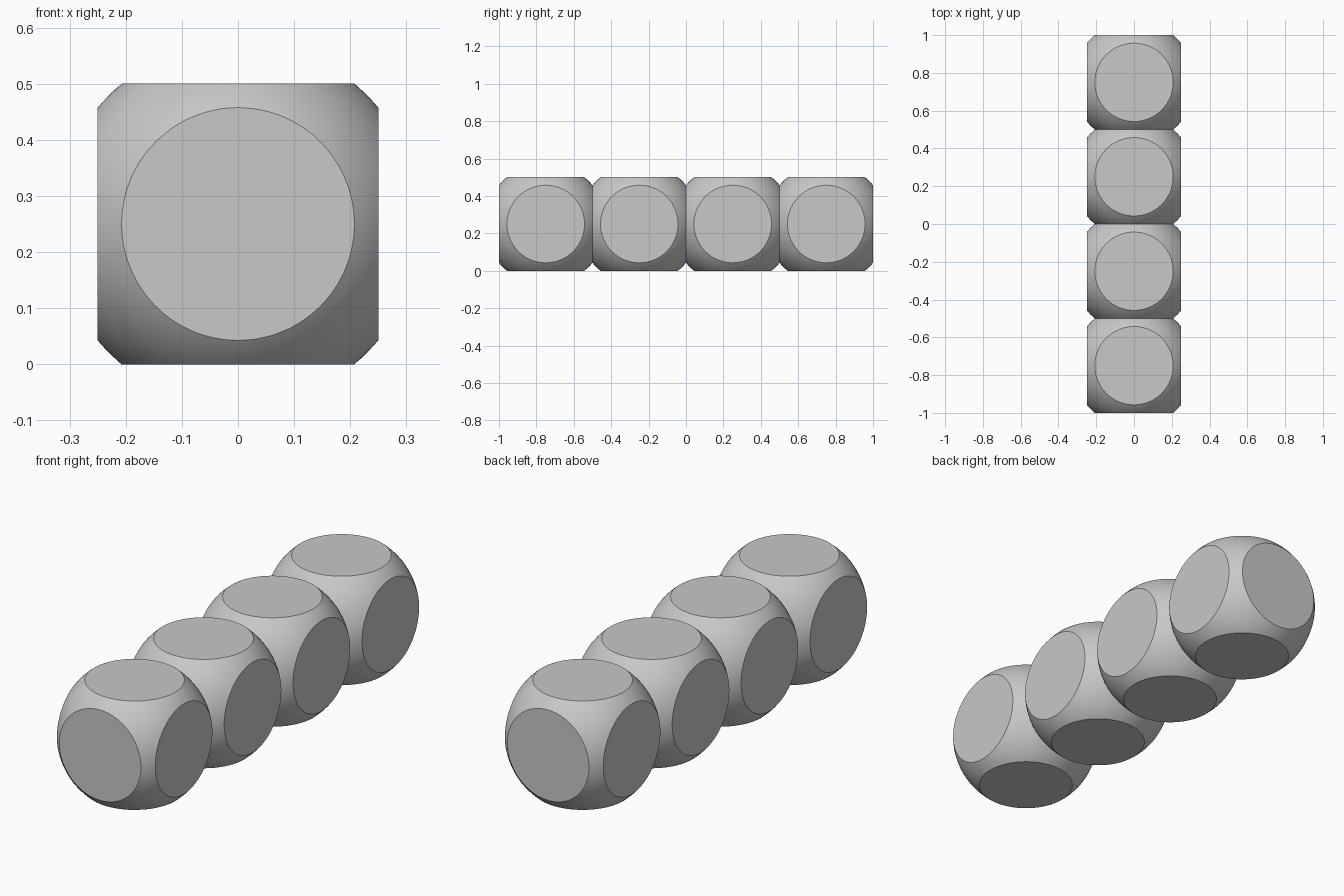
import bpy
import bmesh
from mathutils import Vector

if "Cube" in bpy.data.objects:
    bpy.data.objects.remove(bpy.data.objects["Cube"], do_unlink=True)

HALF = 0.25      # half the distance between opposite flats
RADIUS = 0.325   # radius of the ball the flats are cut from
COUNT = 4

# Plain grey material
grey = bpy.data.materials.new("light_grey")
grey.use_nodes = True
grey.diffuse_color = (0.58, 0.58, 0.58, 1)
grey.node_tree.nodes["Principled BSDF"].inputs["Base Color"].default_value = grey.diffuse_color


def truncated_ball_mesh():
    """Ball with six circular flats, curved skin smooth and flats crisp."""
    bm = bmesh.new()
    bmesh.ops.create_icosphere(bm, subdivisions=5, radius=RADIUS)
    for face in bm.faces:
        face.smooth = True
    for axis in range(3):
        for sign in (-1, 1):
            normal = Vector((0, 0, 0))
            normal[axis] = sign
            # Slice off the dome, then close the round opening
            bmesh.ops.bisect_plane(
                bm, geom=bm.verts[:] + bm.edges[:] + bm.faces[:],
                plane_co=normal * HALF, plane_no=normal, clear_outer=True)
            rim = [e for e in bm.edges if e.is_boundary]
            flat = bmesh.ops.contextual_create(bm, geom=rim)["faces"]
            for face in flat:
                face.smooth = False
                for edge in face.edges:
                    edge.smooth = False
    bmesh.ops.recalc_face_normals(bm, faces=bm.faces[:])
    mesh = bpy.data.meshes.new("truncated_ball")
    bm.to_mesh(mesh)
    bm.free()
    mesh.materials.append(grey)
    return mesh


# Row of balls touching flat to flat along y
ball = truncated_ball_mesh()
for i in range(COUNT):
    obj = bpy.data.objects.new(f"ball_{i + 1}", ball)
    obj.location = (0, (2 * i + 1 - COUNT) * HALF, HALF)
    bpy.context.collection.objects.link(obj)
